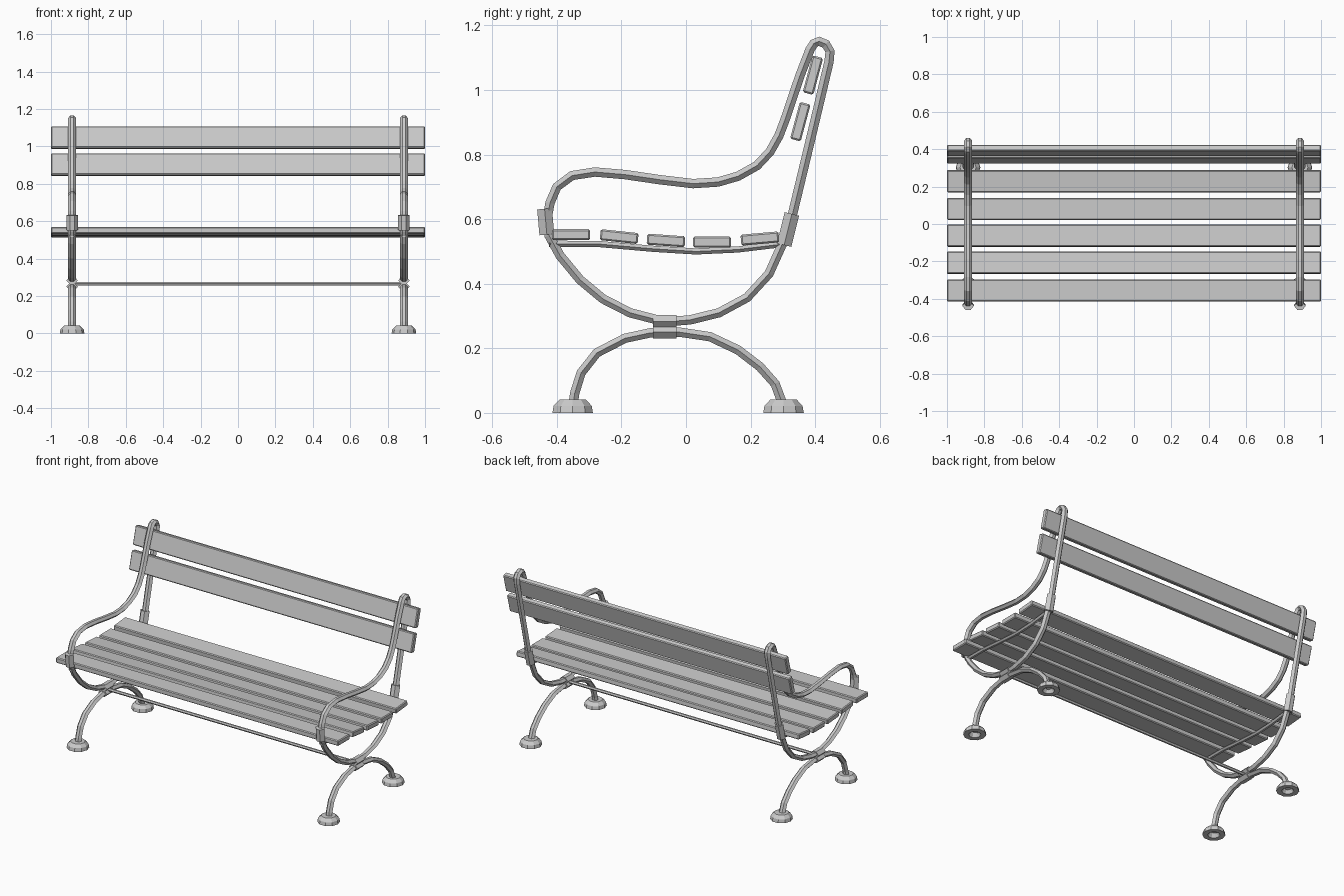
import bpy, bmesh, math
from mathutils import Matrix, Vector

if "Cube" in bpy.data.objects:
    bpy.data.objects.remove(bpy.data.objects["Cube"])

FX = 0.887  # distance of each side frame from the centre


def finish(name, bm, mirror=False):
    bmesh.ops.recalc_face_normals(bm, faces=bm.faces)
    me = bpy.data.meshes.new(name)
    bm.to_mesh(me)
    bm.free()
    ob = bpy.data.objects.new(name, me)
    bpy.context.collection.objects.link(ob)
    if mirror:
        ob.modifiers.new("Mirror", 'MIRROR')
    return ob


def sweep(name, path, half_x, half_t, closed=False):
    """Flattened six-sided bar swept along a (y, z) path at the side frame."""
    section = [(half_x, 0), (half_x * .4, half_t), (-half_x * .4, half_t),
               (-half_x, 0), (-half_x * .4, -half_t), (half_x * .4, -half_t)]
    bm = bmesh.new()
    pts = [Vector(p) for p in path]
    n = len(pts)
    rings = []
    for i, p in enumerate(pts):
        a = pts[(i - 1) % n] if closed or i > 0 else p
        b = pts[(i + 1) % n] if closed or i < n - 1 else p
        t = (b - a).normalized()
        rings.append([bm.verts.new((FX + sx, p.x - t.y * st, p.y + t.x * st))
                      for sx, st in section])
    for i in range(n if closed else n - 1):
        r, s = rings[i], rings[(i + 1) % n]
        for k in range(6):
            m = (k + 1) % 6
            bm.faces.new((r[k], r[m], s[m], s[k]))
    if not closed:
        bm.faces.new(rings[0])
        bm.faces.new(rings[-1])
    return finish(name, bm, True)


def slat(name, y, z, angle):
    bm = bmesh.new()
    bmesh.ops.create_cube(bm, size=1, matrix=Matrix.Diagonal((2, .118, .034, 1)))
    bmesh.ops.bevel(bm, geom=bm.edges[:], offset=.005, segments=1, affect='EDGES')
    bm.transform(Matrix.Translation((0, y, z)) @ Matrix.Rotation(math.radians(angle), 4, 'X'))
    return finish(name, bm)


def foot(name, y):
    """Hollow faceted dome."""
    bm = bmesh.new()
    profile = [(.035, 0), (.066, 0), (.062, .022), (.043, .041), (.001, .041)]
    inner = [(.02, .028)]
    rings = []
    for r, z in inner + profile:
        rings.append([bm.verts.new((FX + r * math.cos(k * math.tau / 10),
                                    y + r * math.sin(k * math.tau / 10), z)) for k in range(10)])
    rings[1] = rings[1]
    for r, s in zip(rings, rings[1:]):
        for k in range(10):
            m = (k + 1) % 10
            bm.faces.new((r[k], r[m], s[m], s[k]))
    bm.faces.new(rings[0])
    bm.faces.new(rings[-1])
    return finish(name, bm, True)


# side frame: one closed loop forming seat curve, armrest and back
loop = [(-.065, .282), (-.173, .31), (-.257, .353), (-.328, .412), (-.39, .487), (-.424, .549),
        (-.431, .598), (-.421, .651), (-.40, .70), (-.353, .735), (-.282, .746), (-.189, .738),
        (-.08, .722), (.022, .71), (.099, .715), (.161, .733), (.22, .766), (.26, .809),
        (.288, .859), (.307, .909), (.353, 1.045), (.384, 1.125), (.396, 1.144), (.412, 1.151),
        (.433, 1.142), (.446, 1.12), (.443, 1.088), (.39, .865), (.331, .62), (.30, .527),
        (.257, .431), (.189, .357), (.102, .31), (.012, .288)]
sweep("side_frame", loop, .022, .0145, True)

# arched legs
legs = [(-.35, .02), (-.345, .06), (-.325, .124), (-.276, .186), (-.189, .231), (-.11, .248),
        (-.02, .25), (.074, .236), (.161, .195), (.229, .143), (.276, .09), (.302, .02)]
sweep("leg_arch", legs, .022, .0145)
foot("front_foot", -.351)
foot("back_foot", .302)

# seat support rail
rail = [(-.425, .524), (-.27, .523), (-.1, .508), (.03, .5), (.16, .506), (.31, .524)]
sweep("seat_rail", rail, .016, .0095)

# clamps
sweep("front_clamp", [(-.431, .552), (-.438, .632)], .031, .023)
sweep("back_clamp", [(.304, .52), (.328, .616)], .031, .023)
sweep("upper_joint_clamp", [(-.102, .283), (-.03, .283)], .031, .02)
sweep("lower_joint_clamp", [(-.102, .25), (-.03, .25)], .031, .02)

# cross rod between the frames
bm = bmesh.new()
bmesh.ops.create_cone(bm, cap_ends=True, segments=6, radius1=.01, radius2=.01, depth=2 * FX,
                      matrix=Matrix.Translation((0, -.065, .266)) @ Matrix.Rotation(math.pi / 2, 4, 'Y'))
finish("cross_rod", bm)

# seat and back slats
seat = [(-.356, .552, 0), (-.207, .546, -6), (-.062, .534, -4), (.081, .529, 0), (.229, .54, 5)]
for i, (y, z, a) in enumerate(seat):
    slat(f"seat_slat_{i + 1}", y, z, a)
slat("back_slat_lower", .354, .902, 75)
slat("back_slat_upper", .393, 1.046, 75)
